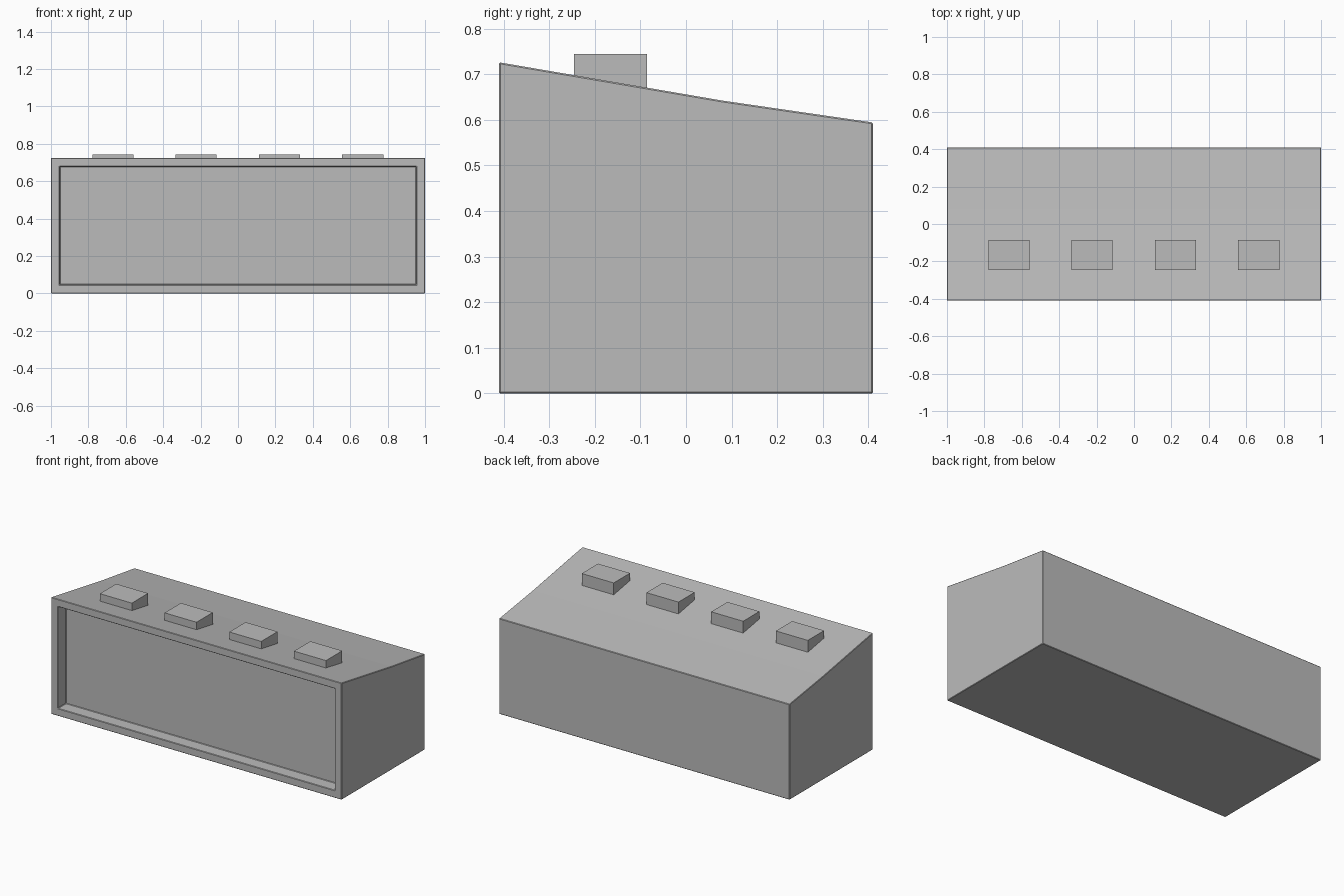
import bpy, bmesh
from mathutils import Vector

if "Cube" in bpy.data.objects:
    bpy.data.objects.remove(bpy.data.objects["Cube"])

grey = bpy.data.materials.new("plain grey")
grey.diffuse_color = (0.5, 0.5, 0.5, 1)
grey.use_nodes = True
grey.node_tree.nodes["Principled BSDF"].inputs["Base Color"].default_value = grey.diffuse_color


def finish(name, bm):
    bmesh.ops.recalc_face_normals(bm, faces=bm.faces[:])
    me = bpy.data.meshes.new(name)
    bm.to_mesh(me)
    bm.free()
    me.materials.append(grey)
    ob = bpy.data.objects.new(name, me)
    bpy.context.collection.objects.link(ob)
    return ob


# Case: side profile with a gently bent sloping top, pulled across the width
bm = bmesh.new()
profile = [(-0.41, 0), (0.41, 0), (0.41, 0.594), (0.08, 0.642), (-0.41, 0.726)]
side = bm.faces.new([bm.verts.new((-1, y, z)) for y, z in profile])
ext = bmesh.ops.extrude_face_region(bm, geom=[side], use_keep_orig=True)
bmesh.ops.translate(bm, vec=(2, 0, 0),
                    verts=[g for g in ext["geom"] if isinstance(g, bmesh.types.BMVert)])
bmesh.ops.recalc_face_normals(bm, faces=bm.faces[:])

# Recessed front panel with a thin rim
front = min(bm.faces, key=lambda f: f.normal.y)
bmesh.ops.inset_region(bm, faces=[front], thickness=0.047, use_even_offset=True)
front = min((f for f in bm.faces if f.normal.y < -0.9),
            key=lambda f: (f.calc_center_median() - Vector((0, -0.41, 0.363))).length)
panel = bmesh.ops.extrude_discrete_faces(bm, faces=[front])["faces"][0]
bmesh.ops.translate(bm, vec=(0, 0.08, 0), verts=panel.verts[:])
case = finish("case", bm)

# Tiny softened edges
bev = case.modifiers.new("edge", "BEVEL")
bev.width = 0.003
bev.segments = 1
bev.limit_method = "ANGLE"

# Row of four buttons, sunk into the sloping top
for i in range(4):
    bm = bmesh.new()
    bmesh.ops.create_cube(bm, size=1)
    bmesh.ops.scale(bm, vec=(0.22, 0.16, 0.084), verts=bm.verts[:])
    bmesh.ops.translate(bm, vec=(-0.669 + i * 0.4453, -0.165, 0.702), verts=bm.verts[:])
    finish(f"button_{i + 1}", bm)
